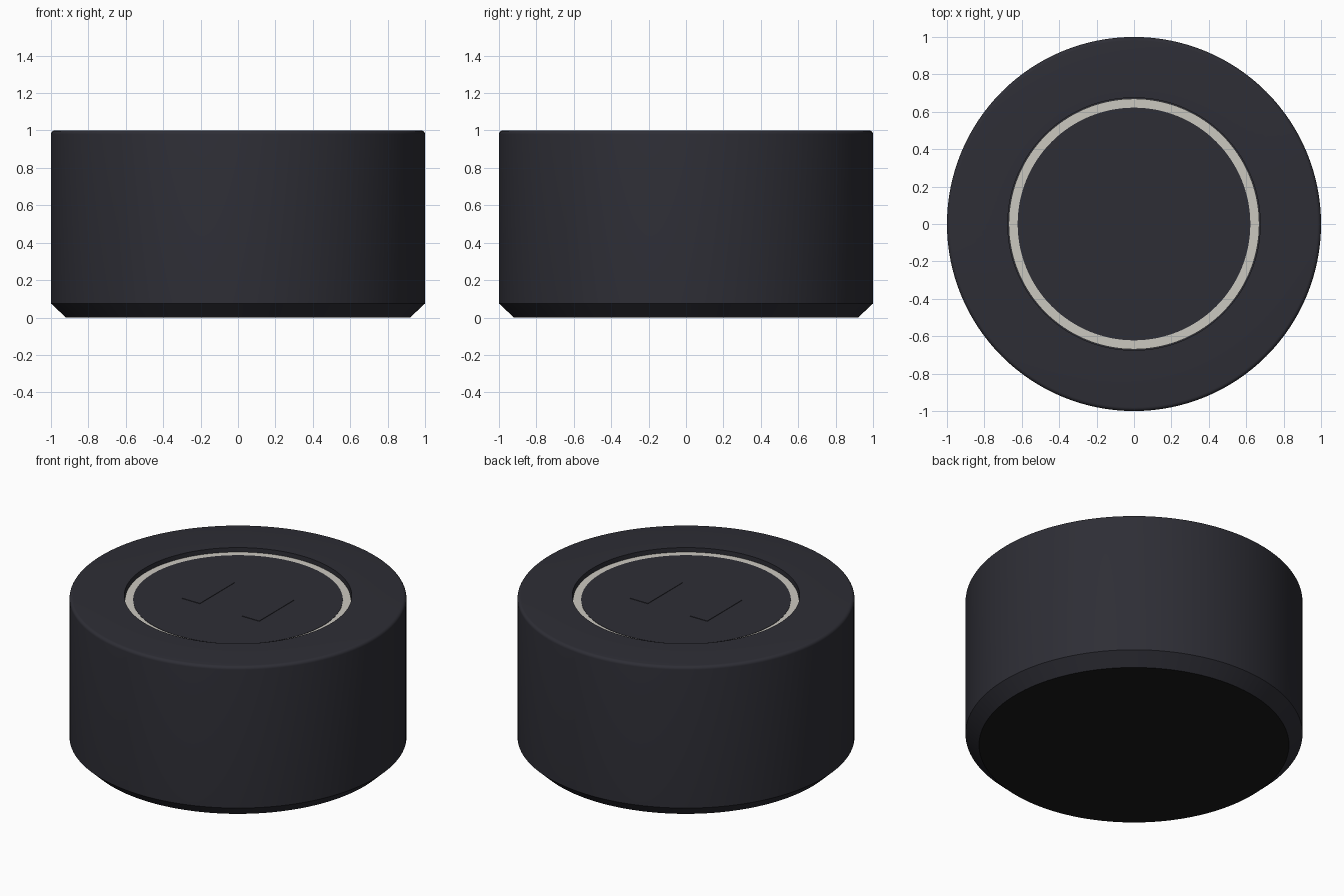
import bpy, bmesh, math
from mathutils import Matrix

if "Cube" in bpy.data.objects:
    bpy.data.objects.remove(bpy.data.objects["Cube"], do_unlink=True)


def material(name, rgb):
    m = bpy.data.materials.new(name)
    m.use_nodes = True
    color = (*rgb, 1)
    m.diffuse_color = color
    m.node_tree.nodes["Principled BSDF"].inputs["Base Color"].default_value = color
    return m


charcoal = material("charcoal", (0.027, 0.027, 0.036))
ivory = material("ivory", (0.60, 0.58, 0.53))
rubber = material("black rubber", (0.010, 0.010, 0.010))

SEGMENTS = 128


def finish(name, bm, mat):
    bmesh.ops.recalc_face_normals(bm, faces=bm.faces)
    mesh = bpy.data.meshes.new(name)
    bm.to_mesh(mesh)
    bm.free()
    obj = bpy.data.objects.new(name, mesh)
    bpy.context.collection.objects.link(obj)
    mesh.materials.append(mat)
    bpy.ops.object.select_all(action="DESELECT")
    obj.select_set(True)
    bpy.context.view_layer.objects.active = obj
    bpy.ops.object.shade_smooth_by_angle(angle=math.radians(30))
    return obj


def lathe(name, profile, mat):
    """Turn a (radius, height) profile around the z axis."""
    bm = bmesh.new()
    verts = [bm.verts.new((r, 0, z)) for r, z in profile]
    edges = [bm.edges.new(pair) for pair in zip(verts, verts[1:])]
    bmesh.ops.spin(bm, geom=verts + edges, axis=(0, 0, 1), cent=(0, 0, 0),
                   steps=SEGMENTS, angle=math.tau)
    bmesh.ops.remove_doubles(bm, verts=bm.verts, dist=1e-5)
    return finish(name, bm, mat)


# Body: chamfered foot, straight wall, rounded top rim, shallow recess
ROUND = 0.02
rim = [(1 - ROUND + ROUND * math.cos(a), 1 - ROUND + ROUND * math.sin(a))
       for a in (math.pi / 2 * i / 5 for i in range(6))]
body = lathe("body", [(0, 0), (0.92, 0), (1, 0.075)] + rim
             + [(0.675, 1), (0.675, 0.955), (0, 0.955)], charcoal)

# Underside of the foot
body.data.materials.append(rubber)
for face in body.data.polygons:
    if face.center.z < 0.01 and face.normal.z < -0.9:
        face.material_index = 1

# Light ring set inside the recess
lathe("light_ring", [(0.62, 0.955), (0.62, 0.973), (0.67, 0.973), (0.67, 0.955)], ivory)

# Central disc
lathe("center_disc", [(0.622, 0.955), (0.622, 0.975), (0, 0.975)], charcoal)

# Two flat pads on the disc
for side, x in (("left", 0.215), ("right", -0.215)):
    bm = bmesh.new()
    bmesh.ops.create_cube(bm, size=1, matrix=Matrix.Translation((x, 0, 0.975))
                          @ Matrix.Diagonal((0.13, 0.36, 0.006, 1)))
    finish(side + "_pad", bm, charcoal)
